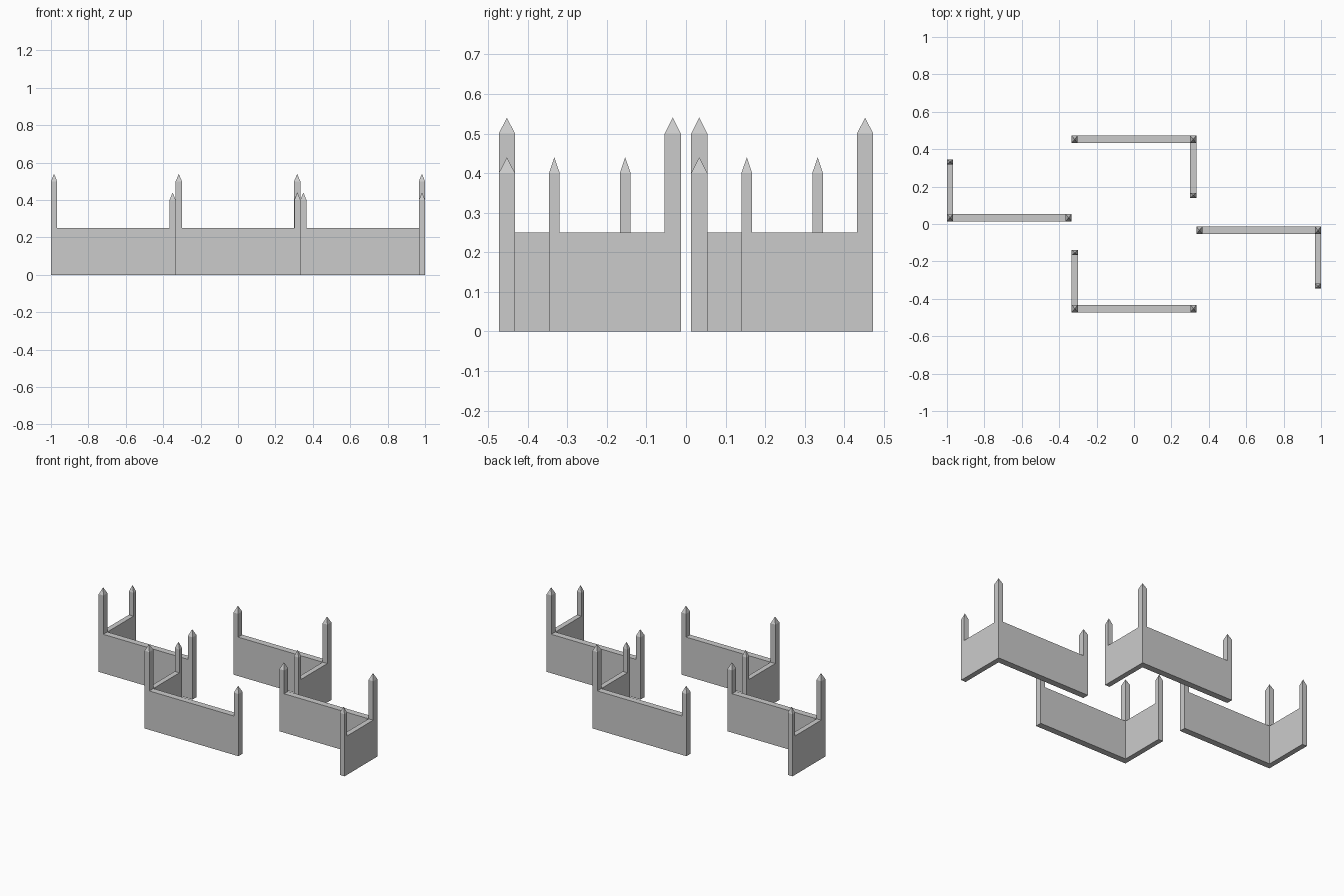
import bpy, bmesh, math
from mathutils import Matrix

if "Cube" in bpy.data.objects:
    bpy.data.objects.remove(bpy.data.objects["Cube"])

L, W = 0.667, 0.333            # outer length of long and short walls
TX, TY, TE = 0.033, 0.041, 0.027  # wall thicknesses and short-end post depth
WALL_H, TIP = 0.25, 0.04


def make_section_mesh():
    """L-shaped wall with a pointed post at the corner and at both ends."""
    bm = bmesh.new()
    # footprint cells: (x0, x1, y0, y1, post shoulder height or None)
    cells = [(0, TX, 0, TY, 0.50),
             (TX, L - TX, 0, TY, None),
             (L - TX, L, 0, TY, 0.40),
             (0, TX, TY, W - TE, None),
             (0, TX, W - TE, W, 0.40)]
    for x0, x1, y0, y1, _ in cells:
        bm.faces.new([bm.verts.new((x, y, 0)) for x, y in
                      ((x0, y0), (x1, y0), (x1, y1), (x0, y1))])
    bmesh.ops.remove_doubles(bm, verts=bm.verts[:], dist=1e-5)

    # wall body
    res = bmesh.ops.extrude_face_region(bm, geom=bm.faces[:], use_keep_orig=True)
    tops = [g for g in res["geom"] if isinstance(g, bmesh.types.BMFace)]
    bmesh.ops.translate(bm, vec=(0, 0, WALL_H),
                        verts=list({v for f in tops for v in f.verts}))

    # posts with pyramid tips
    for x0, x1, y0, y1, h in cells:
        if h is None:
            continue
        face = next(f for f in tops if f.is_valid
                    and x0 < f.calc_center_median().x < x1
                    and y0 < f.calc_center_median().y < y1)
        cap = bmesh.ops.extrude_discrete_faces(bm, faces=[face])["faces"][0]
        bmesh.ops.translate(bm, vec=(0, 0, h - WALL_H), verts=cap.verts[:])
        peak = bmesh.ops.poke(bm, faces=[cap])["verts"][0]
        peak.co.z = h + TIP

    # merge coplanar faces
    bmesh.ops.recalc_face_normals(bm, faces=bm.faces[:])
    bmesh.ops.dissolve_limit(bm, angle_limit=math.radians(1),
                             verts=bm.verts[:], edges=bm.edges[:])
    bmesh.ops.recalc_face_normals(bm, faces=bm.faces[:])
    mesh = bpy.data.meshes.new("wall_section")
    bm.to_mesh(mesh)
    bm.free()
    return mesh


mesh = make_section_mesh()
# two sections, each repeated by a half turn about the centre
for name, opposite, x, y in (("left_wall", "right_wall", -1.0, 0.013),
                             ("front_wall", "back_wall", -0.333, -0.473)):
    for label, angle in ((name, 0), (opposite, math.pi)):
        ob = bpy.data.objects.new(label, mesh)
        ob.matrix_world = Matrix.Rotation(angle, 4, 'Z') @ Matrix.Translation((x, y, 0))
        bpy.context.collection.objects.link(ob)
